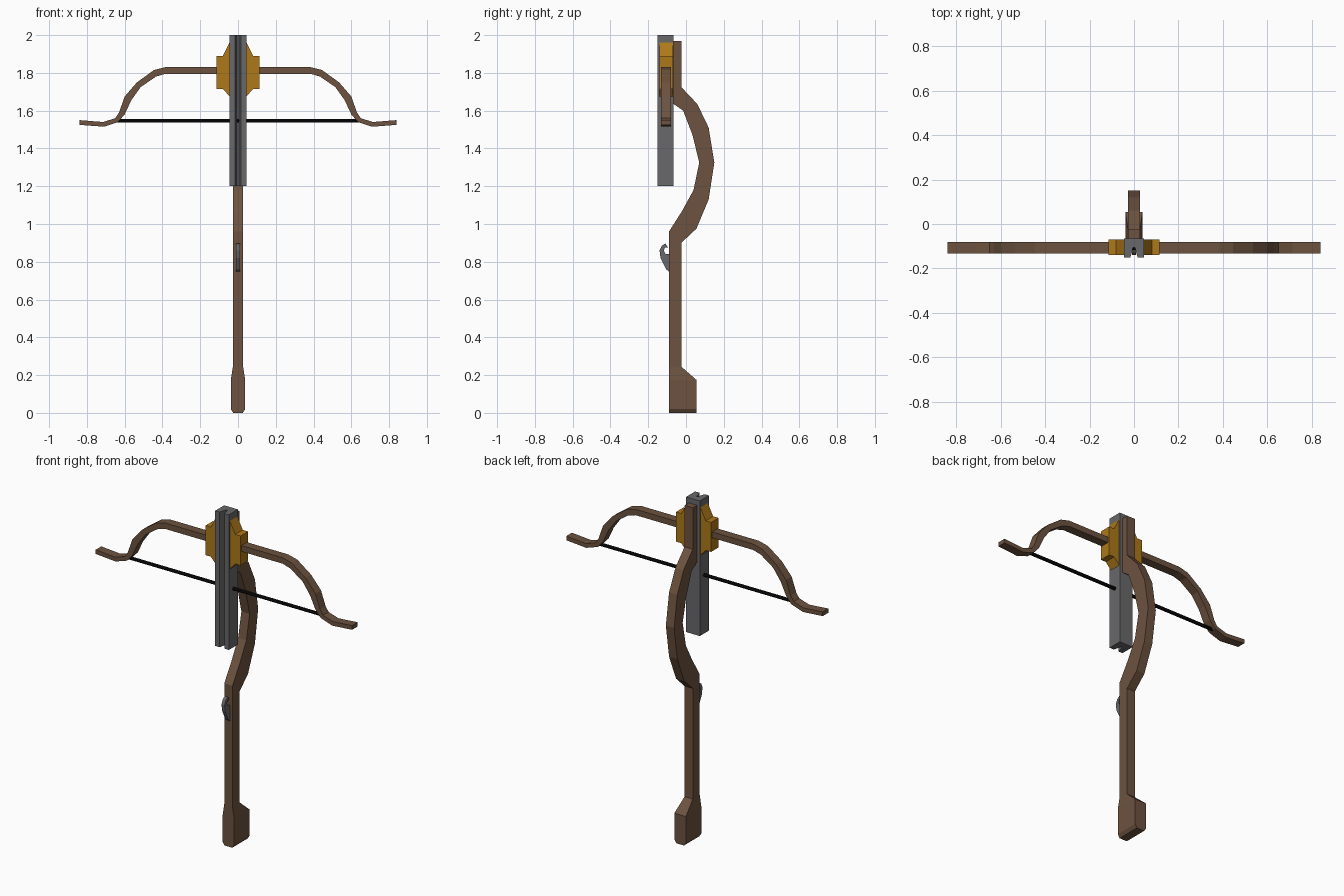
import bpy, bmesh
from mathutils import Vector

if "Cube" in bpy.data.objects:
    bpy.data.objects.remove(bpy.data.objects["Cube"])


def material(name, rgb):
    m = bpy.data.materials.new(name)
    m.diffuse_color = (*rgb, 1)
    m.use_nodes = True
    m.node_tree.nodes["Principled BSDF"].inputs["Base Color"].default_value = m.diffuse_color
    return m


WOOD = material("wood", (0.15, 0.085, 0.05))
BRASS = material("brass", (0.42, 0.19, 0.01))
STEEL = material("steel", (0.14, 0.14, 0.145))
CORD = material("cord", (0.004, 0.004, 0.004))


def loft(name, rings, mat):
    """Skin a list of equal-sized vertex rings and cap both ends."""
    bm = bmesh.new()
    vs = [[bm.verts.new(p) for p in ring] for ring in rings]
    n = len(vs[0])
    for a, b in zip(vs, vs[1:]):
        for i in range(n):
            j = (i + 1) % n
            bm.faces.new((a[i], a[j], b[j], b[i]))
    bm.faces.new(vs[0][::-1])
    bm.faces.new(vs[-1])
    bmesh.ops.recalc_face_normals(bm, faces=bm.faces)
    me = bpy.data.meshes.new(name)
    bm.to_mesh(me)
    bm.free()
    me.materials.append(mat)
    ob = bpy.data.objects.new(name, me)
    bpy.context.collection.objects.link(ob)
    return ob


def mirror_x(ob):
    ob.modifiers.new("mirror", "MIRROR").use_axis[0] = True
    return ob


# Wooden stock: front y, z, back y, z, half width
stock = [
    (-.09, 0, .055, 0, .025), (-.09, .02, .055, .02, .038),
    (-.09, .175, .055, .175, .038), (-.09, .245, -.025, .245, .027),
    (-.09, .96, -.025, .90, .027), (-.02, 1.07, .055, .975, .027),
    (.04, 1.18, .12, 1.13, .027), (.07, 1.325, .15, 1.325, .027),
    (.035, 1.47, .12, 1.51, .027), (-.015, 1.60, .06, 1.635, .027),
    (-.065, 1.635, -.025, 1.725, .027), (-.065, 1.97, -.025, 1.97, .027),
]
loft("stock", [[(-w, fy, fz), (w, fy, fz), (w, by, bz), (-w, by, bz)]
               for fy, fz, by, bz, w in stock], WOOD)

# Grooved steel barrel
section = [(.045, -.065), (.045, -.15), (.016, -.15), (.004, -.105),
           (-.004, -.105), (-.016, -.15), (-.045, -.15), (-.045, -.065)]
loft("barrel", [[(x, y, z) for x, y in section] for z in (1.2, 2.0)], STEEL)

# Brass brackets either side of the barrel
plate = [(.04, 1.97), (.08, 1.89), (.115, 1.89), (.115, 1.715),
         (.08, 1.715), (.04, 1.67)]
mirror_x(loft("bracket", [[(x, y, z) for x, z in plate]
                          for y in (-.14, -.07)], BRASS))

# Recurved limbs: outer x, z, inner x, z
limb = [
    (.09, 1.83, .09, 1.795), (.385, 1.83, .385, 1.795),
    (.445, 1.815, .435, 1.78), (.535, 1.75, .515, 1.725),
    (.60, 1.675, .565, 1.655), (.63, 1.59, .60, 1.58),
    (.65, 1.56, .635, 1.54), (.715, 1.54, .71, 1.515),
    (.84, 1.55, .84, 1.525),
]
mirror_x(loft("bow_limb", [[(ox, -.132, oz), (ox, -.08, oz),
                            (ix, -.08, iz), (ix, -.132, iz)]
                           for ox, oz, ix, iz in limb], WOOD))

# Hooked trigger
hook = [(-.08, .74), (-.105, .76), (-.135, .82), (-.14, .86), (-.128, .885),
        (-.11, .897), (-.095, .876), (-.112, .876), (-.117, .857),
        (-.108, .842), (-.08, .84)]
loft("trigger", [[(x, y, z) for y, z in hook] for x in (-.01, .01)], STEEL)

# Bow string
bpy.ops.mesh.primitive_cylinder_add(vertices=8, radius=.01, depth=1.28,
                                    location=(0, -.106, 1.547),
                                    rotation=(0, 1.570796, 0))
string = bpy.context.object
string.name = "bow_string"
string.data.materials.append(CORD)
